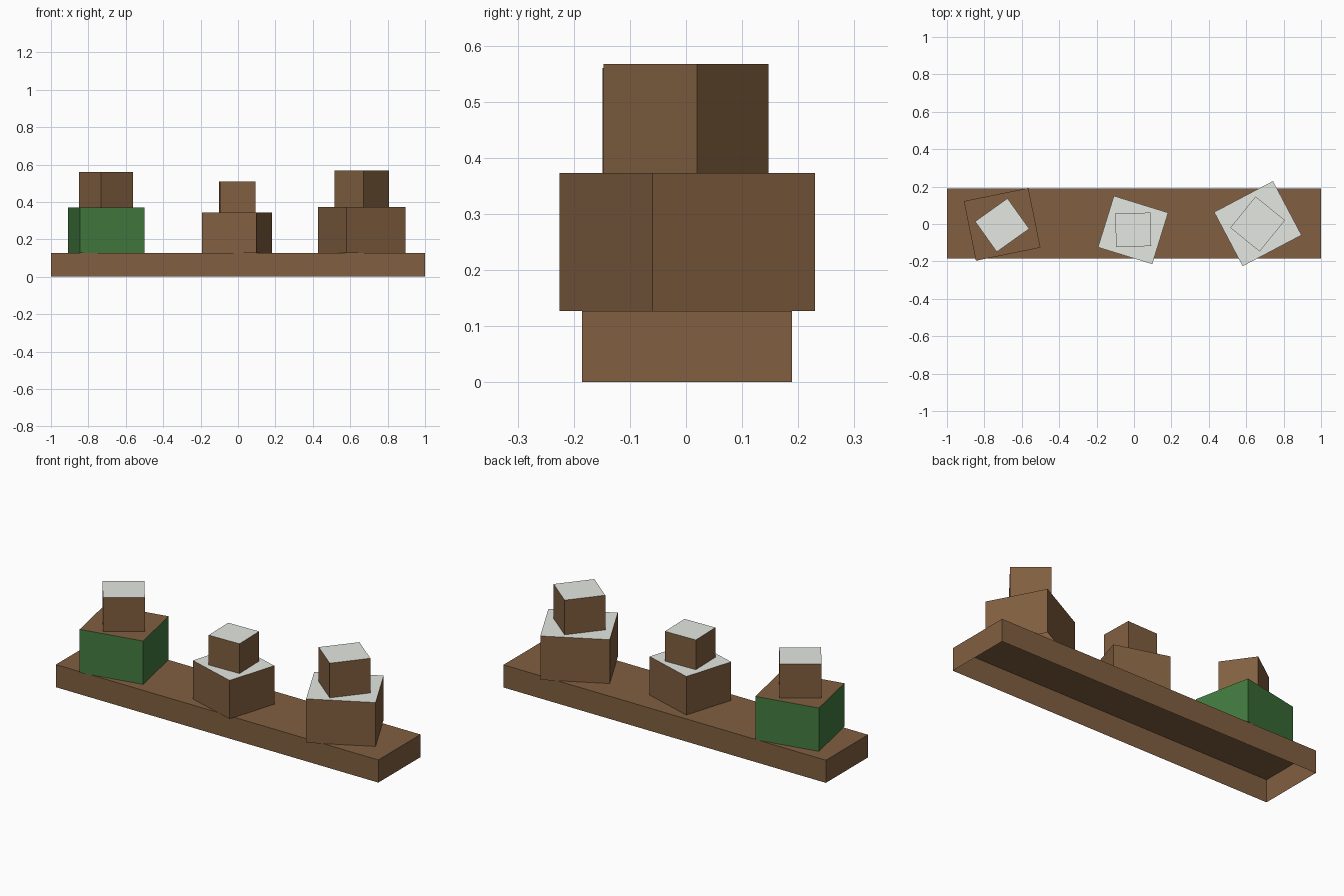
import bpy
import bmesh
from math import radians
from mathutils import Matrix

cube = bpy.data.objects.get("Cube")
if cube:
    bpy.data.objects.remove(cube, do_unlink=True)


def material(name, rgb):
    mat = bpy.data.materials.new(name)
    mat.use_nodes = True
    color = (*rgb, 1.0)
    mat.diffuse_color = color
    mat.node_tree.nodes["Principled BSDF"].inputs["Base Color"].default_value = color
    return mat


brown = material("brown", (0.22, 0.115, 0.052))
green = material("green", (0.056, 0.2, 0.05))
pale = material("pale grey", (0.8, 0.82, 0.77))


def block(name, center, size, z0, z1, angle, side, top):
    """Open-bottomed box turned about z, with its own side and top colours."""
    bm = bmesh.new()
    bmesh.ops.create_cube(bm, size=1)
    bm.normal_update()
    bottom = [f for f in bm.faces if f.normal.z < -0.5]
    bmesh.ops.delete(bm, geom=bottom, context="FACES_ONLY")
    for f in bm.faces:
        f.material_index = 1 if f.normal.z > 0.5 else 0
    bm.transform(Matrix.Diagonal((*size, z1 - z0, 1)))
    mesh = bpy.data.meshes.new(name)
    bm.to_mesh(mesh)
    bm.free()
    mesh.materials.append(side)
    mesh.materials.append(top)
    obj = bpy.data.objects.new(name, mesh)
    obj.location = (*center, (z0 + z1) / 2)
    obj.rotation_euler.z = radians(angle)
    bpy.context.collection.objects.link(obj)


# Long hollow plank
deck = 0.127
block("plank", (0, 0.002), (2, 0.374), 0, deck, 0, brown, brown)

# Right stack: green lower block with a bare top
block("right_lower_block", (-0.705, -0.002), (0.352, 0.325), deck, 0.37, 11.5, green, brown)
block("right_upper_block", (-0.705, -0.006), (0.213, 0.2), 0.37, 0.56, 35.5, brown, pale)

# Middle stack
block("middle_lower_block", (-0.005, -0.032), (0.304, 0.288), deck, 0.343, -17.2, brown, pale)
block("middle_upper_block", (-0.004, -0.031), (0.188, 0.179), 0.343, 0.51, 1.5, brown, pale)

# Left stack
block("left_lower_block", (0.662, 0.002), (0.356, 0.327), deck, 0.373, 27.8, brown, pale)
block("left_upper_block", (0.661, 0), (0.215, 0.202), 0.373, 0.567, 51, brown, pale)
